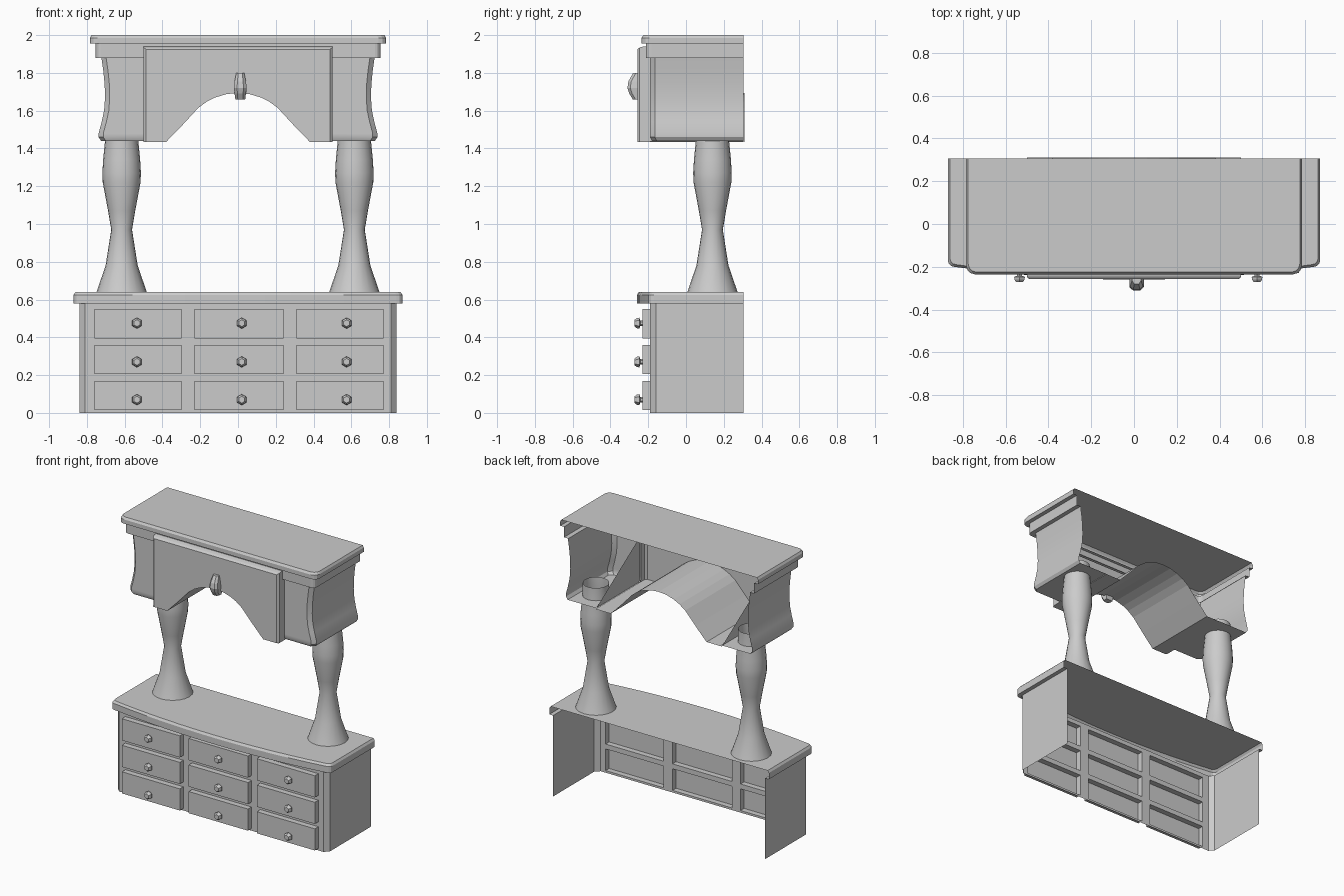
import bpy, bmesh, math

if "Cube" in bpy.data.objects:
    bpy.data.objects.remove(bpy.data.objects["Cube"])

GREY = (0.6, 0.6, 0.6, 1)
mat = bpy.data.materials.new("plain grey")
mat.use_nodes = True
mat.diffuse_color = GREY
mat.node_tree.nodes["Principled BSDF"].inputs["Base Color"].default_value = GREY
BACK = 0.305


def finish(name, bm, smooth=False):
    """Turn a bmesh into a named object with the shared material."""
    bmesh.ops.remove_doubles(bm, verts=bm.verts, dist=0.0002)
    bmesh.ops.recalc_face_normals(bm, faces=bm.faces)
    mesh = bpy.data.meshes.new(name)
    bm.to_mesh(mesh)
    bm.free()
    mesh.materials.append(mat)
    ob = bpy.data.objects.new(name, mesh)
    bpy.context.collection.objects.link(ob)
    if smooth:
        bpy.ops.object.select_all(action="DESELECT")
        ob.select_set(True)
        bpy.context.view_layer.objects.active = ob
        bpy.ops.object.shade_smooth_by_angle(angle=math.radians(30))
    return ob


def loft(bm, rows, closed=False):
    """Skin consecutive rows of points; returns rows of verts."""
    rings = [[bm.verts.new(p) for p in row] for row in rows]
    for a, b in zip(rings, rings[1:]):
        n = len(a)
        for i in range(n if closed else n - 1):
            j = (i + 1) % n
            bm.faces.new((a[i], a[j], b[j], b[i]))
    return rings


def outline(hw, front, corner, z, bow=0.0, steps=12):
    """Plan outline, open at the back, with rounded corners and a bowed front."""
    arc = [math.radians(a) for a in (0, 30, 60)]
    left = [(-hw, BACK)] + [(-hw + corner * (1 - math.cos(a)),
                             front + corner * (1 - math.sin(a))) for a in arc]
    inner = hw - corner
    mid = []
    for i in range(steps + 1):
        t = 2 * i / steps - 1
        mid.append((inner * t, front - bow * (1 - t * t)))
    right = [(-x, y) for x, y in reversed(left)]
    return [(x, y, z) for x, y in left + mid + right]


def lathe(name, profile, sides, place, smooth=False, caps=False):
    """Revolve (radius, height) pairs; place maps local points to the model."""
    bm = bmesh.new()
    turn = [2 * math.pi * i / sides for i in range(sides)]
    rings = loft(bm, [[place(r * math.cos(a), r * math.sin(a), h) for a in turn]
                      for r, h in profile], closed=True)
    if caps:
        bm.faces.new(rings[-1])
    return finish(name, bm, smooth)


# Lower cabinet: open-backed wall with hollow drawers pushed out of its front
drawer_x = [(-0.76, -0.30), (-0.23, 0.24), (0.31, 0.77)]
drawer_z = [(0.015, 0.17), (0.205, 0.36), (0.395, 0.55)]
front_x = [-0.81] + [x for pair in drawer_x for x in pair] + [0.81]
path = [(-0.84, BACK), (-0.84, -0.16)] + [(x, -0.19) for x in front_x]
path += [(0.84, -0.16), (0.84, BACK)]
levels = [0] + [z for pair in drawer_z for z in pair] + [0.58]
bm = bmesh.new()
loft(bm, [[(x, y, z) for x, y in path] for z in levels])
panels = []
for f in bm.faces:
    c = f.calc_center_median()
    if any(a < c.x < b for a, b in drawer_x) and any(a < c.z < b for a, b in drawer_z):
        panels.append(f)
pushed = bmesh.ops.extrude_discrete_faces(bm, faces=panels)["faces"]
bmesh.ops.translate(bm, vec=(0, -0.04, 0), verts=list({v for f in pushed for v in f.verts}))
finish("drawer_cabinet", bm)

# Drawer knobs
knob = [(0.014, 0.0), (0.014, 0.012), (0.029, 0.017), (0.027, 0.03), (0.018, 0.042)]
for col, x in enumerate((-0.535, 0.02, 0.575)):
    for row, z in enumerate((0.07, 0.27, 0.475)):
        lathe(f"drawer_knob_{row}_{col}", knob, 6,
              lambda u, v, h: (x + v, -0.23 - h, z + u), caps=True)

# Lower worktop: bowed shell with an overhanging lip
bm = bmesh.new()
rings = loft(bm, [outline(0.84, -0.19, 0.03, 0.58),
                  outline(0.87, -0.20, 0.03, 0.58, 0.06),
                  outline(0.87, -0.20, 0.03, 0.625, 0.06),
                  outline(0.86, -0.19, 0.03, 0.64, 0.06)])
bm.faces.new(rings[-1])
finish("worktop", bm)

# Turned columns, open at the top
column = [(0.133, 0.64), (0.085, 0.78), (0.055, 0.97), (0.072, 1.07),
          (0.100, 1.22), (0.102, 1.27), (0.098, 1.34), (0.086, 1.46), (0.086, 1.53)]
for side, x in (("right", -0.616), ("left", 0.616)):
    lathe(f"{side}_column", column, 20, lambda u, v, h: (x + u, 0.14 + v, h), smooth=True)

# Top board with its frieze band
bm = bmesh.new()
rings = loft(bm, [outline(0.72, -0.19, 0.03, 1.88),
                  outline(0.754, -0.213, 0.03, 1.88),
                  outline(0.754, -0.213, 0.03, 1.955),
                  outline(0.784, -0.235, 0.04, 1.955),
                  outline(0.784, -0.235, 0.04, 1.985),
                  outline(0.775, -0.225, 0.04, 2.0)])
bm.faces.new(rings[-1])
finish("top_board", bm)

# Hollow side boxes with waisted outer walls and a floor
waist = [(0.725, 1.44), (0.738, 1.46), (0.738, 1.48), (0.722, 1.54), (0.709, 1.60),
         (0.704, 1.67), (0.706, 1.74), (0.713, 1.81), (0.723, 1.88)]
for side, s in (("right", -1), ("left", 1)):
    bm = bmesh.new()
    rows = []
    for hw, z in waist:
        inset = 0.01 if z < 1.45 else 0
        rows.append([(s * hw, BACK, z), (s * hw, -0.165 + inset, z),
                     (s * (hw - 0.025), -0.19 + inset, z), (s * 0.49, -0.19 + inset, z)])
    rings = loft(bm, rows)
    bm.faces.new(rings[0] + [bm.verts.new((s * 0.49, BACK, 1.44))])
    finish(f"{side}_side_box", bm, smooth=True)

# Arched apron: front face, bevelled rim, and a vault running to the back
half = [(0.5, 1.435), (0.38, 1.435), (0.29, 1.528), (0.21, 1.615), (0.165, 1.648),
        (0.12, 1.67), (0.06, 1.688)]
arch = [(-x, z) for x, z in half] + [(0, 1.693)] + half[::-1]
bm = bmesh.new()
for (xa, za), (xb, zb) in zip(arch, arch[1:]):
    top = 1.925
    xa2, xb2 = (max(-0.487, min(0.487, x)) for x in (xa, xb))
    bm.faces.new([bm.verts.new(p) for p in
                  ((xa2, -0.258, za), (xb2, -0.258, zb), (xb2, -0.258, top), (xa2, -0.258, top))])
    bm.faces.new([bm.verts.new(p) for p in
                  ((xa, -0.25, za), (xb, -0.25, zb), (xb, 0.31, zb), (xa, 0.31, za))])
    bm.faces.new([bm.verts.new(p) for p in
                  ((xa2, -0.258, za), (xb2, -0.258, zb), (xb, -0.25, zb), (xa, -0.25, za))])
loft(bm, [[(-x, y, 1.435), (-x, y, z), (x, y, z), (x, y, 1.435)]
          for x, y, z in ((0.487, -0.258, 1.925), (0.5, -0.245, 1.935),
                          (0.5, -0.225, 1.94), (0.5, -0.19, 1.94))])
finish("arched_apron", bm)

# Triangular gussets beside the vault
for side, x in (("right", -0.5), ("left", 0.5)):
    bm = bmesh.new()
    bm.faces.new([bm.verts.new(p) for p in
                  ((x, -0.19, 1.436), (x, BACK, 1.436), (x, -0.19, 1.76))])
    finish(f"{side}_gusset", bm)

# Keystone pendant over the arch
bm = bmesh.new()
stone = [(0.026, -0.282, 1.66), (0.03, -0.30, 1.69), (0.034, -0.31, 1.72),
         (0.03, -0.305, 1.755), (0.021, -0.28, 1.80)]
rings = loft(bm, [[(0.012 - w, -0.24, z), (0.012 - w, f + 0.015, z), (0.012 - w * 0.5, f, z),
                   (0.012 + w * 0.5, f, z), (0.012 + w, f + 0.015, z), (0.012 + w, -0.24, z)]
                  for w, f, z in stone], closed=True)
bm.faces.new(rings[0])
bm.faces.new(rings[-1])
finish("keystone", bm)
